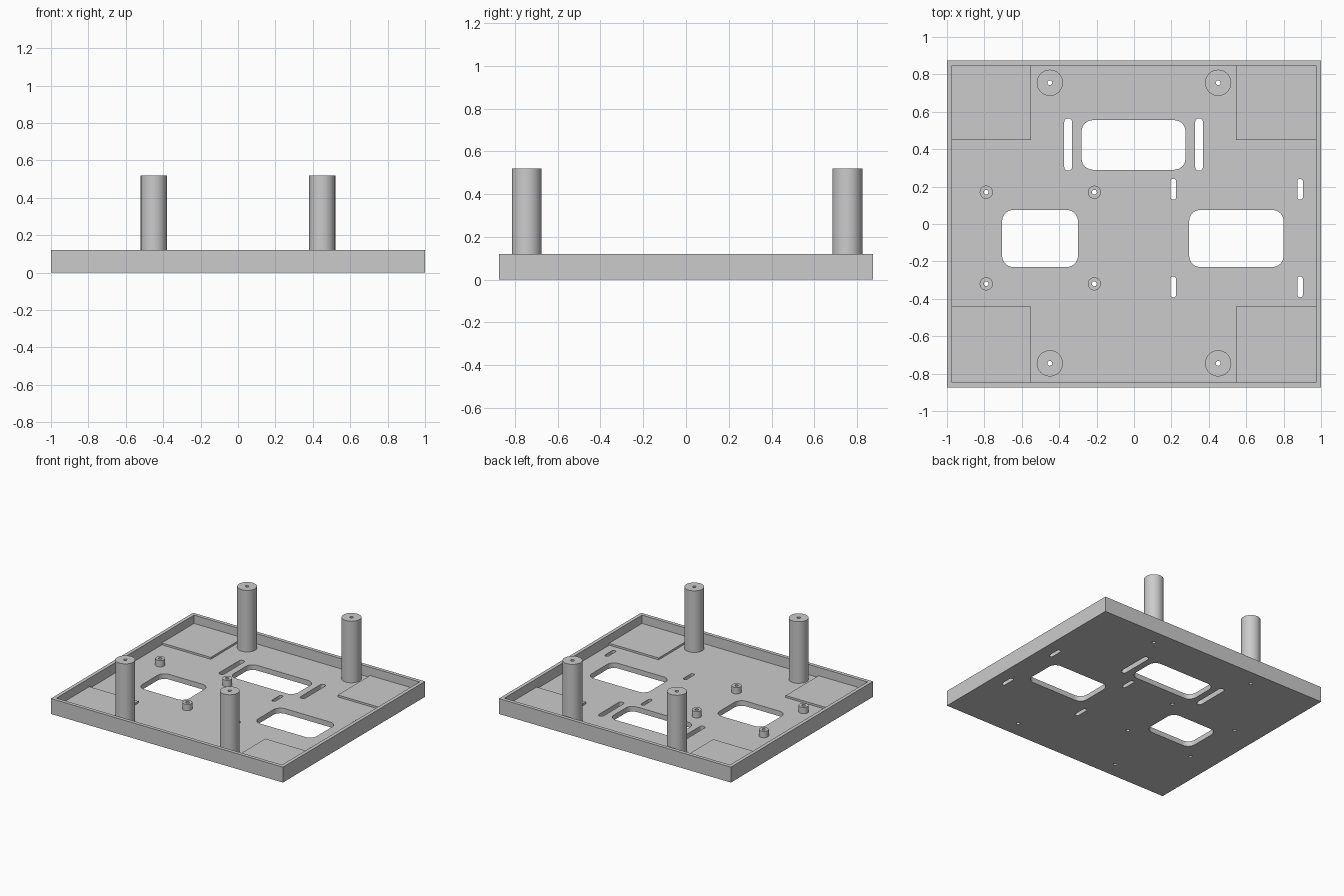
import bpy, bmesh
from math import pi, cos, sin

if "Cube" in bpy.data.objects:
    bpy.data.objects.remove(bpy.data.objects["Cube"], do_unlink=True)

GREY = (0.6, 0.6, 0.6, 1)
grey = bpy.data.materials.new("grey plastic")
grey.use_nodes = True
grey.diffuse_color = GREY
grey.node_tree.nodes["Principled BSDF"].inputs["Base Color"].default_value = GREY

FLOOR, RIM, TOP = 0.04, 0.12, 0.52


def rounded(x0, x1, y0, y1, r=0.0, steps=10):
    """Outline of a rectangle with optional rounded corners."""
    if not r:
        return [(x0, y0), (x1, y0), (x1, y1), (x0, y1)]
    centres = [(x1 - r, y1 - r), (x0 + r, y1 - r), (x0 + r, y0 + r), (x1 - r, y0 + r)]
    return [(cx + r * cos((q + i / steps) * pi / 2), cy + r * sin((q + i / steps) * pi / 2))
            for q, (cx, cy) in enumerate(centres) for i in range(steps + 1)]


def circle(x, y, r, n=48):
    return [(x + r * cos(2 * pi * i / n), y + r * sin(2 * pi * i / n)) for i in range(n)]


def slot(x, y0, y1, w):
    return rounded(x - w / 2, x + w / 2, y0, y1, w / 2 - 0.0005, 6)


def baked(obj):
    bpy.context.view_layer.update()
    deps = bpy.context.evaluated_depsgraph_get()
    return bpy.data.meshes.new_from_object(obj.evaluated_get(deps))


def prism(name, outlines, z0, z1):
    """Extrude filled outlines from z0 to z1; nested outlines become holes."""
    curve = bpy.data.curves.new(name, "CURVE")
    curve.dimensions, curve.fill_mode = "2D", "BOTH"
    curve.extrude = (z1 - z0) / 2
    for pts in outlines:
        spline = curve.splines.new("POLY")
        spline.points.add(len(pts) - 1)
        for p, (x, y) in zip(spline.points, pts):
            p.co = (x, y, 0, 1)
        spline.use_cyclic_u = True
    temp = bpy.data.objects.new(name + " outline", curve)
    bpy.context.collection.objects.link(temp)
    mesh = baked(temp)
    bpy.data.objects.remove(temp, do_unlink=True)
    bm = bmesh.new()
    bm.from_mesh(mesh)
    bmesh.ops.remove_doubles(bm, verts=bm.verts, dist=0.00005)
    bmesh.ops.translate(bm, verts=bm.verts, vec=(0, 0, (z0 + z1) / 2))
    bmesh.ops.recalc_face_normals(bm, faces=bm.faces)
    bm.to_mesh(mesh)
    bm.free()
    mesh.materials.clear()
    mesh.materials.append(grey)
    obj = bpy.data.objects.new(name, mesh)
    bpy.context.collection.objects.link(obj)
    return obj


def cut(obj, cutter):
    mod = obj.modifiers.new("cut", "BOOLEAN")
    mod.operation, mod.solver, mod.object = "DIFFERENCE", "EXACT", cutter
    obj.data = baked(obj)
    obj.modifiers.clear()
    bpy.data.objects.remove(cutter, do_unlink=True)


posts = [(x, y) for x in (-0.45, 0.45) for y in (-0.745, 0.755)]
standoffs = [(x, y) for x in (-0.79, -0.212) for y in (-0.32, 0.17)]

# Tray: solid slab with a shallow cavity leaving a thin rim
tray = prism("tray", [rounded(-1, 1, -0.875, 0.875)], 0, RIM)
cut(tray, prism("cavity", [rounded(-0.972, 0.972, -0.847, 0.847)], FLOOR, RIM + 0.1))

# Windows, strap slots, mounting slots and screw holes through the floor
openings = [rounded(-0.28, 0.275, 0.29, 0.555, 0.06),
            rounded(-0.705, -0.30, -0.23, 0.075, 0.06),
            rounded(0.295, 0.80, -0.23, 0.075, 0.06)]
openings += [slot(x, 0.285, 0.565, 0.042) for x in (-0.352, 0.348)]
openings += [slot(x, y, y + 0.112, 0.03) for x in (0.21, 0.888) for y in (-0.392, 0.13)]
openings += [circle(x, y, 0.013, 24) for x, y in posts + standoffs]
cut(tray, prism("openings", openings, -0.1, FLOOR + 0.02))

parts = [tray]

# Slightly raised corner pads
for side, x0, x1 in (("right", -0.972, -0.55), ("left", 0.545, 0.972)):
    for end, y0, y1 in (("front", -0.847, -0.442), ("back", 0.45, 0.847)):
        parts.append(prism(f"{end}_{side}_pad", [rounded(x0, x1, y0, y1)], FLOOR, 0.055))

# Tall hollow posts and short hollow standoffs
for name, spots, radius, top in (("post", posts, 0.07, TOP),
                                 ("standoff", standoffs, 0.035, 0.09)):
    for i, (x, y) in enumerate(spots, 1):
        rings = [circle(x, y, radius), circle(x, y, 0.013, 24)]
        parts.append(prism(f"{name}_{i}", rings, FLOOR, top))

# Smooth round walls, keep edges sharp
bpy.ops.object.select_all(action="DESELECT")
for obj in parts:
    obj.select_set(True)
bpy.context.view_layer.objects.active = tray
bpy.ops.object.shade_smooth_by_angle(angle=pi / 6)
